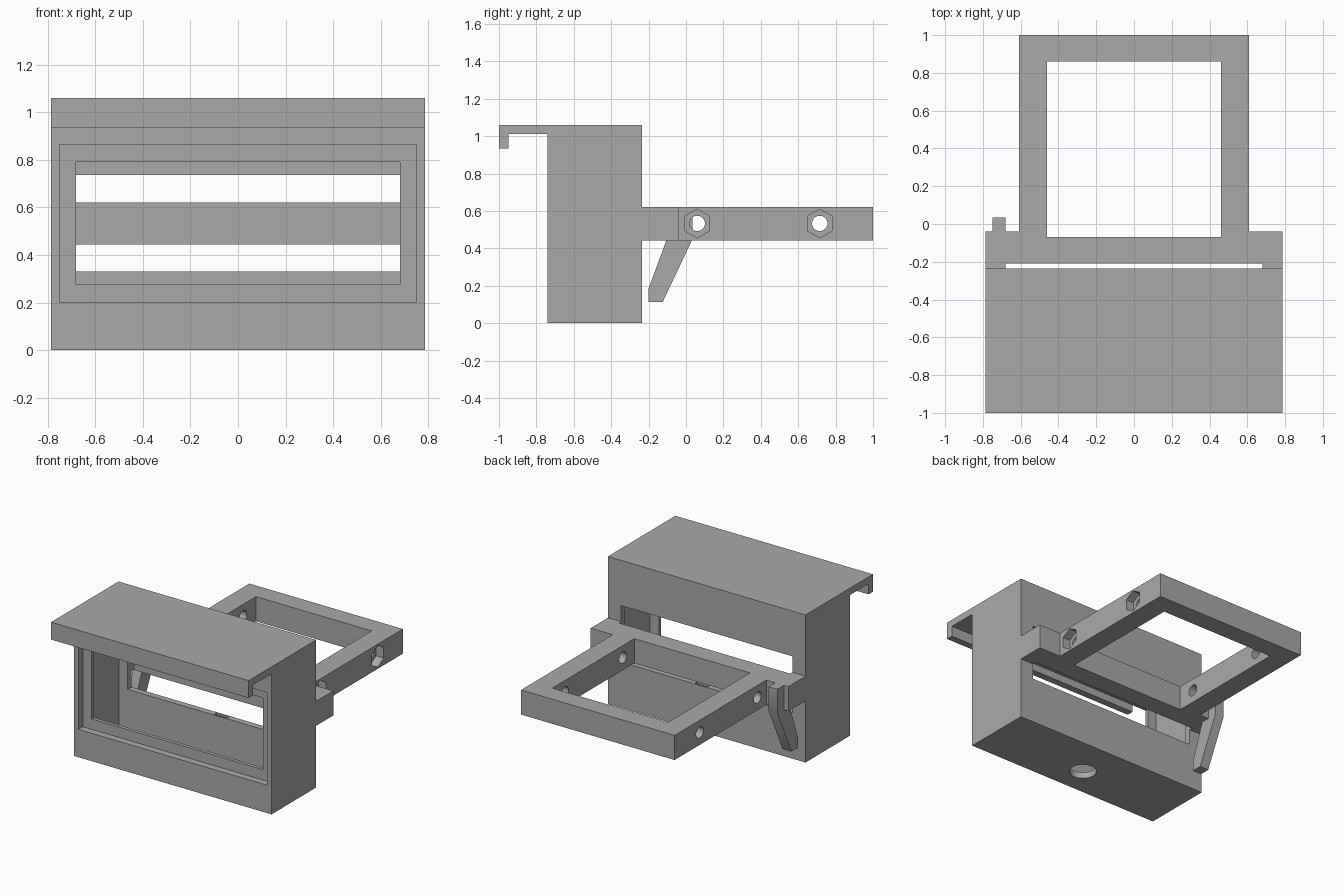
import bpy, bmesh, math

if "Cube" in bpy.data.objects:
    bpy.data.objects.remove(bpy.data.objects["Cube"])

grey = bpy.data.materials.new("plain grey")
grey.diffuse_color = (0.4, 0.4, 0.4, 1)
grey.use_nodes = True
grey.node_tree.nodes["Principled BSDF"].inputs["Base Color"].default_value = grey.diffuse_color


def prism(name, pts, axis, lo, hi):
    """Extrude an outline: (y, z) points along x, or (x, y) points along z."""
    def place(a, b, t):
        return (t, a, b) if axis == 'x' else (a, b, t)
    bm = bmesh.new()
    face = bm.faces.new([bm.verts.new(place(a, b, lo)) for a, b in pts])
    ext = bmesh.ops.extrude_face_region(bm, geom=[face])
    verts = [g for g in ext['geom'] if isinstance(g, bmesh.types.BMVert)]
    bmesh.ops.translate(bm, verts=verts, vec=place(0, 0, hi - lo))
    bmesh.ops.recalc_face_normals(bm, faces=bm.faces[:])
    mesh = bpy.data.meshes.new(name)
    bm.to_mesh(mesh)
    bm.free()
    mesh.materials.append(grey)
    ob = bpy.data.objects.new(name, mesh)
    bpy.context.collection.objects.link(ob)
    return ob


def box(x0, x1, y0, y1, z0, z1):
    return prism("cutter", [(x0, y0), (x1, y0), (x1, y1), (x0, y1)], 'z', z0, z1)


def ring(cx, cy, r, n):
    return [(cx + r * math.cos(math.pi / 2 + 2 * math.pi * k / n),
             cy + r * math.sin(math.pi / 2 + 2 * math.pi * k / n)) for k in range(n)]


def cut(ob, cutters):
    for c in cutters:
        c.hide_render = True
        mod = ob.modifiers.new("cut", 'BOOLEAN')
        mod.operation, mod.solver, mod.object = 'DIFFERENCE', 'EXACT', c
        bpy.context.view_layer.objects.active = ob
        bpy.ops.object.modifier_apply(modifier=mod.name)
        bpy.data.objects.remove(c)


def finish(ob):
    bpy.ops.object.select_all(action='DESELECT')
    ob.select_set(True)
    bpy.context.view_layer.objects.active = ob
    bpy.ops.object.shade_smooth_by_angle(angle=math.radians(30))


# Hollow housing with overhanging hood and drip lip
housing = prism("housing", [(-1, .935), (-.95, .935), (-.95, 1.01), (-.74, 1.01),
                            (-.74, 0), (-.235, 0), (-.235, 1.06), (-1, 1.06)],
                'x', -.785, .785)
cut(housing, [
    box(-.75, .75, -.665, -.28, .045, 1.01),         # inner cavity
    box(-.75, .75, -.8, -.69, .2, .865),             # front panel recess
    box(-.68, .68, -.72, -.6, .275, .79),            # front window
    box(-.68, .68, -.3, -.2, .33, .735),             # back window
    box(0, .1, -.27, -.245, .28, .36),               # small pocket in the sill
    prism("cutter", ring(0, -.53, .09, 40), 'z', -.1, .1),  # cable hole in the floor
])

# Flat mounting frame behind the housing, held by two end feet
frame = prism("mounting_frame", [
    (-.785, -.235), (-.68, -.235), (-.68, -.21), (.68, -.21), (.68, -.235), (.785, -.235),
    (.785, -.04), (.61, -.04), (.61, 1), (-.61, 1), (-.61, -.04), (-.785, -.04)],
    'z', .443, .62)
cutters = [box(-.46, .46, -.07, .86, .3, .8)]
for y in (.06, .715):
    cutters.append(prism("cutter", ring(y, .533, .041, 32), 'x', -1, 1))    # bolt hole
    cutters.append(prism("cutter", ring(y, .533, .077, 6), 'x', .55, .7))   # nut pocket
cut(frame, cutters)

# Bent lever hanging from one end of the frame
lever = prism("lever", [(-.04, .62), (.035, .62), (.035, .45), (-.125, .112), (-.2, .112),
                        (-.2, .185), (-.105, .443), (-.04, .443)], 'x', -.75, -.68)

for part in (housing, frame, lever):
    finish(part)
